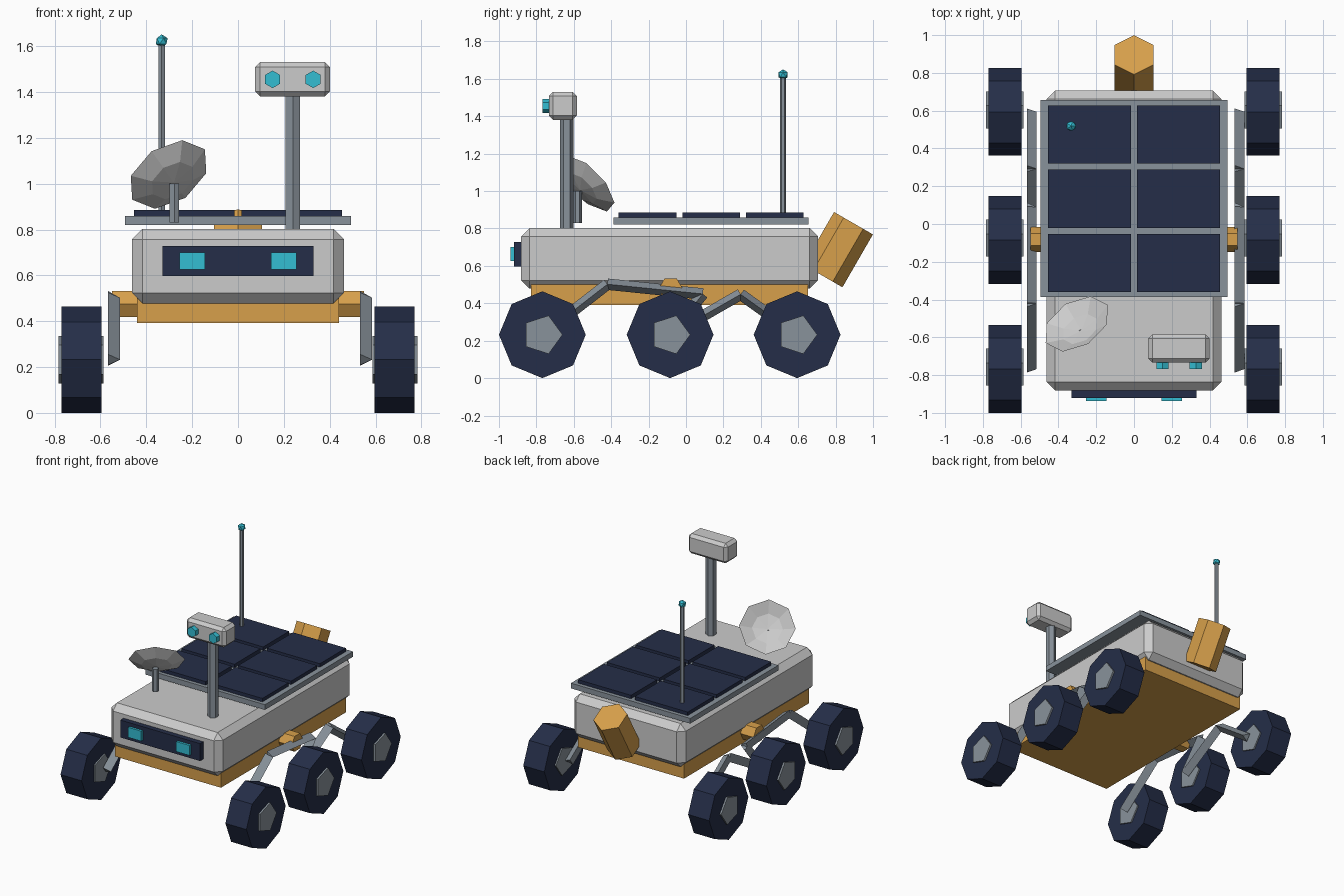
import bpy, bmesh, math
from mathutils import Vector

if "Cube" in bpy.data.objects:
    bpy.data.objects.remove(bpy.data.objects["Cube"])


def material(name, rgb):
    m = bpy.data.materials.new(name)
    m.diffuse_color = (*rgb, 1)
    m.use_nodes = True
    m.node_tree.nodes["Principled BSDF"].inputs["Base Color"].default_value = m.diffuse_color
    return m


WHITE = material("shell_white", (0.62, 0.63, 0.65))
STEEL = material("steel", (0.25, 0.29, 0.33))
NAVY = material("navy", (0.018, 0.027, 0.065))
GOLD = material("gold", (0.68, 0.35, 0.07))
CYAN = material("cyan", (0.034, 0.51, 0.65))


def finish(name, bm, mat):
    bmesh.ops.recalc_face_normals(bm, faces=bm.faces)
    mesh = bpy.data.meshes.new(name)
    bm.to_mesh(mesh)
    bm.free()
    mesh.materials.append(mat)
    ob = bpy.data.objects.new(name, mesh)
    bpy.context.collection.objects.link(ob)
    return ob


def box(name, x, y, z, mat, bevel=0):
    """Box from (min, max) ranges, with an optional single chamfer."""
    bm = bmesh.new()
    bmesh.ops.create_cube(bm, size=1)
    for v in bm.verts:
        v.co = [r[0] + (c + 0.5) * (r[1] - r[0]) for c, r in zip(v.co, (x, y, z))]
    ob = finish(name, bm, mat)
    if bevel:
        mod = ob.modifiers.new("chamfer", 'BEVEL')
        mod.width, mod.segments = bevel, 1
    return ob


def rings(bm, origin, axis, corner, profile, n):
    """Loft n-sided rings given as (radius, height) along axis; first corner points to 'corner'."""
    w = Vector(axis).normalized()
    u = Vector(corner)
    u = (u - w * u.dot(w)).normalized()
    v = w.cross(u)
    out = []
    for r, h in profile:
        out.append([bm.verts.new(Vector(origin) + w * h + r * (u * math.cos(a) + v * math.sin(a)))
                    for a in (2 * math.pi * i / n for i in range(n))])
    for a, b in zip(out, out[1:]):
        for i in range(n):
            j = (i + 1) % n
            bm.faces.new((a[i], a[j], b[j], b[i]))
    return out, w


def prism(name, p0, p1, r, n, corner, mat):
    bm = bmesh.new()
    d = Vector(p1) - Vector(p0)
    loops, _ = rings(bm, p0, d, corner, [(r, 0), (r, d.length)], n)
    for loop in loops:
        bm.faces.new(loop)
    return finish(name, bm, mat)


# Hull
box("body_shell", (-0.462, 0.462), (-0.882, 0.706), (0.478, 0.802), WHITE, 0.045)
box("belly_pan", (-0.44, 0.44), (-0.83, 0.652), (0.392, 0.52), GOLD)
box("front_panel", (-0.33, 0.33), (-0.92, -0.86), (0.597, 0.727), NAVY)
for s in (-1, 1):
    box("front_light", (s * 0.2 - 0.055, s * 0.2 + 0.055), (-0.938, -0.90), (0.625, 0.7), CYAN)

# Solar array
box("solar_frame", (-0.494, 0.494), (-0.387, 0.656), (0.82, 0.859), STEEL)
for x in (-0.235, 0.235):
    for y in (-0.206, 0.134, 0.474):
        box("solar_cell", (x - 0.219, x + 0.219), (y - 0.154, y + 0.154), (0.85, 0.885), NAVY)

# Camera mast and head
prism("camera_mast", (0.239, -0.637, 0.78), (0.239, -0.637, 1.40), 0.036, 6, (0, 1, 0), STEEL)
box("camera_head", (0.075, 0.401), (-0.733, -0.584), (1.381, 1.53), WHITE, 0.022)
for x in (0.151, 0.328):
    prism("camera_eye", (x, -0.767, 1.455), (x, -0.70, 1.455), 0.038, 6, (0, 0, 1), CYAN)

# Whip antenna with ball tip
prism("antenna_rod", (-0.333, 0.519, 0.86), (-0.333, 0.519, 1.62), 0.016, 6, (0, 1, 0), STEEL)
bm = bmesh.new()
bmesh.ops.create_icosphere(bm, subdivisions=1, radius=0.029)
bmesh.ops.translate(bm, verts=bm.verts, vec=(-0.333, 0.519, 1.622))
finish("antenna_tip", bm, CYAN)

# Dish: shallow eight-sided bowl facing up, back and left
prism("dish_post", (-0.278, -0.58, 0.83), (-0.278, -0.58, 1.0), 0.023, 6, (0, 1, 0), STEEL)
bm = bmesh.new()
centre = Vector((-0.303, -0.529, 1.04))
loops, w = rings(bm, centre, (-0.42, 0.65, 0.63), (-0.31, 0.55, -0.776),
                 [(0.193, 0), (0.105, -0.042)], 8)
apex = bm.verts.new(centre - w * 0.056)
for i in range(8):
    bm.faces.new((loops[1][i], loops[1][(i + 1) % 8], apex))
finish("dish", bm, WHITE)

# Tilted power unit at the back
tilt = Vector((0, 0.5, 0.866))
mid = Vector((0, 0.814, 0.687))
prism("power_unit", mid - tilt * 0.163, mid + tilt * 0.163, 0.12, 6, (0, 1, 0), GOLD)

# Running gear, both sides
WHEEL_Y, WHEEL_Z, WHEEL_R = (-0.768, -0.085, 0.594), 0.232, 0.232
front, middle, rear = [(y, WHEEL_Z) for y in WHEEL_Y]
ARMS = {"rocker_arm": [front, (-0.42, 0.502), (0.09, 0.45), middle],
        "bogie_arm": [middle, (0.292, 0.448), rear]}
for s in (-1, 1):
    for y in WHEEL_Y:
        prism("wheel", (s * 0.596, y, WHEEL_Z), (s * 0.77, y, WHEEL_Z), WHEEL_R, 8, (0, 0, 1), NAVY)
        prism("wheel_hub", (s * 0.586, y, WHEEL_Z), (s * 0.783, y, WHEEL_Z), 0.108, 5, (0, 1, 0), STEEL)
    prism("pivot", (s * 0.40, -0.082, 0.475), (s * 0.549, -0.082, 0.475), 0.066, 6, (0, 1, 0), GOLD)
    for name, path in ARMS.items():
        for a, b in zip(path, path[1:]):
            prism(name, (s * 0.55, *a), (s * 0.55, *b), 0.035, 3, (1, 0, 0), STEEL)
